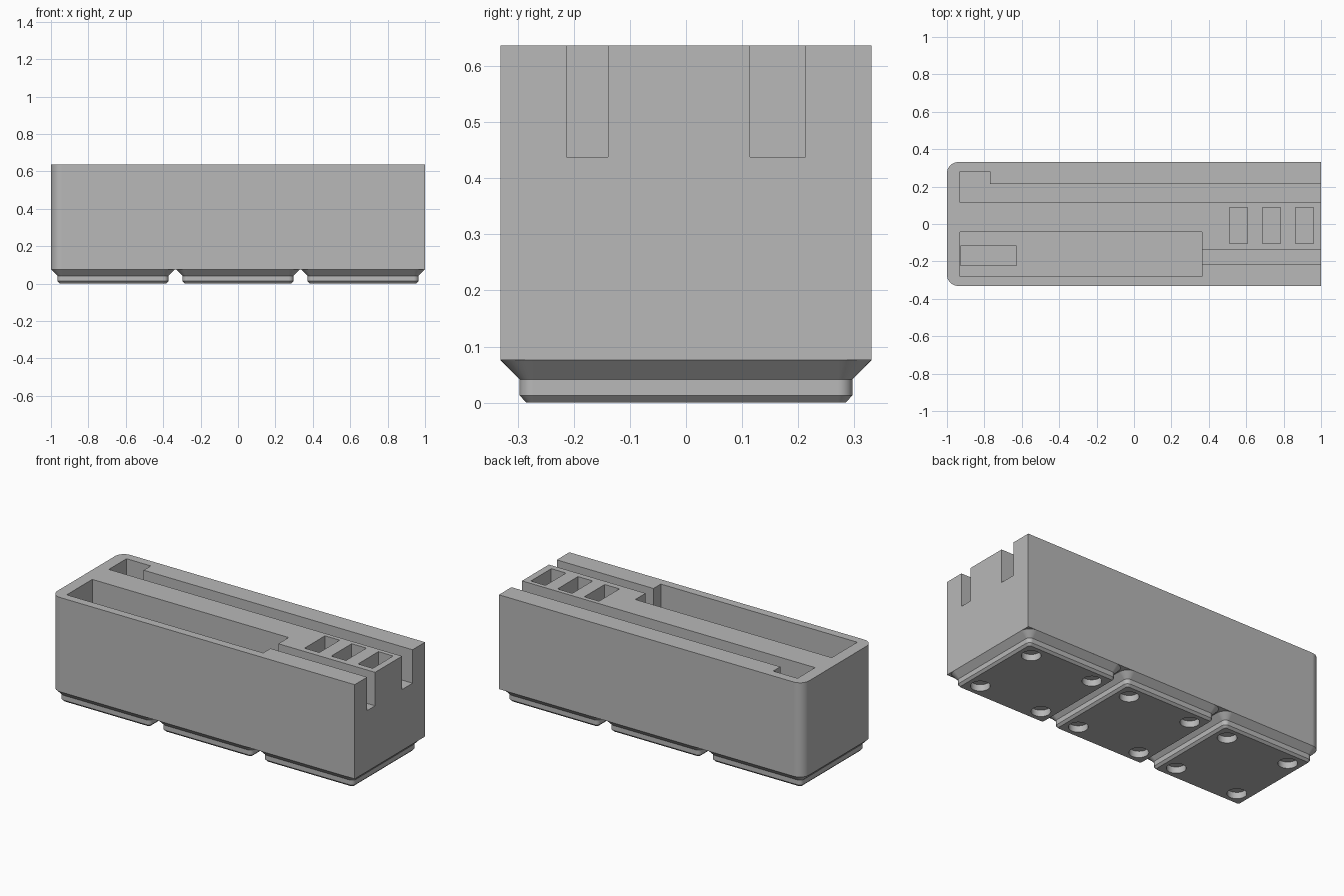
import bpy, bmesh, math
from mathutils import Vector

cube = bpy.data.objects.get("Cube")
if cube:
    bpy.data.objects.remove(cube, do_unlink=True)

grey = bpy.data.materials.new("light grey")
grey.use_nodes = True
colour = (0.48, 0.48, 0.48, 1)
grey.diffuse_color = colour
grey.node_tree.nodes["Principled BSDF"].inputs["Base Color"].default_value = colour

HALF_Y = 0.331
TOP, BASE = 0.637, 0.076
PITCH = 0.669
SLOT_FLOOR, POCKET_FLOOR, JAW_FLOOR, BIT_FLOOR = 0.438, 0.34, 0.15, 0.38


def loft(name, rings):
    """Closed solid through equal-length rings of (outline, z), bottom to top."""
    bm = bmesh.new()
    loops = [[bm.verts.new((x, y, z)) for x, y in outline] for outline, z in rings]
    bm.faces.new(list(reversed(loops[0])))
    bm.faces.new(loops[-1])
    n = len(loops[0])
    for low, high in zip(loops, loops[1:]):
        for i in range(n):
            j = (i + 1) % n
            bm.faces.new((low[i], low[j], high[j], high[i]))
    bmesh.ops.recalc_face_normals(bm, faces=bm.faces)
    mesh = bpy.data.meshes.new(name)
    bm.to_mesh(mesh)
    bm.free()
    mesh.materials.append(grey)
    obj = bpy.data.objects.new(name, mesh)
    bpy.context.collection.objects.link(obj)
    return obj


def rect(x0, x1, y0, y1):
    return [(x0, y0), (x1, y0), (x1, y1), (x0, y1)]


def rounded(x0, x1, y0, y1, radii, steps=8):
    """Rectangle outline with one radius per corner, counter-clockwise from x0, y0."""
    points = []
    signs = [(1, 1), (-1, 1), (-1, -1), (1, -1)]
    for k, ((cx, cy), (sx, sy), r) in enumerate(zip(rect(x0, x1, y0, y1), signs, radii)):
        if r == 0:
            points.append((cx, cy))
            continue
        centre = Vector((cx + sx * r, cy + sy * r))
        for s in range(steps + 1):
            a = math.pi + (k + s / steps) * math.pi / 2
            points.append((centre.x + r * math.cos(a), centre.y + r * math.sin(a)))
    return points


def circle(x, y, r, n=32):
    return [(x + r * math.cos(2 * math.pi * i / n), y + r * math.sin(2 * math.pi * i / n))
            for i in range(n)]


def activate(obj):
    bpy.ops.object.select_all(action='DESELECT')
    obj.select_set(True)
    bpy.context.view_layer.objects.active = obj


def cut(obj, outline, low, high):
    cutter = loft("cutter", [(outline, low), (outline, high)])
    cutter.hide_render = True
    mod = obj.modifiers.new("cut", 'BOOLEAN')
    mod.operation = 'DIFFERENCE'
    mod.solver = 'EXACT'
    mod.object = cutter
    activate(obj)
    bpy.ops.object.modifier_apply(modifier=mod.name)
    bpy.data.objects.remove(cutter, do_unlink=True)


def finish(obj):
    activate(obj)
    bpy.ops.object.shade_smooth_by_angle(angle=math.radians(30))
    mod = obj.modifiers.new("even normals", 'WEIGHTED_NORMAL')
    mod.keep_sharp = True


# Body, rounded on the right-hand end only
outline = rounded(-1, 1, -HALF_Y, HALF_Y, (0.06, 0, 0, 0.06))
body = loft("body", [(outline, BASE), (outline, TOP)])
above = TOP + 0.1

# Rear slot with its wider end, open at the left
rear_slot = [(-0.93, 0.114), (1.1, 0.114), (1.1, 0.213),
             (-0.77, 0.213), (-0.77, 0.28), (-0.93, 0.28)]
cut(body, rear_slot, SLOT_FLOOR, above)

# Front pocket, the deeper recess in it, and the narrow slot out of it
cut(body, rect(-0.93, 0.363, -0.282, -0.042), POCKET_FLOOR, above)
cut(body, rect(-0.928, -0.627, -0.222, -0.117), JAW_FLOOR, POCKET_FLOOR + 0.05)
cut(body, rect(0.3, 1.1, -0.213, -0.139), SLOT_FLOOR, above)

# Row of three small pockets
for i in range(3):
    x = 0.511 + 0.176 * i
    cut(body, rect(x, x + 0.097, -0.104, 0.088), BIT_FLOOR, above)
finish(body)

# Stepped feet with four round recesses each; the last ring sits inside the body
levels = [(0.284, 0.013, 0), (0.2965, 0.0255, 0.0127), (0.2965, 0.0255, 0.0414),
          (HALF_Y, 0.06, BASE), (0.28, 0.02, BASE + 0.02)]
for label, side in (("right", -1), ("middle", 0), ("left", 1)):
    cx = side * PITCH
    foot = loft(label + "_foot", [(rounded(cx - h, cx + h, -h, h, [r] * 4), z)
                                  for h, r, z in levels])
    for sx in (-1, 1):
        for sy in (-1, 1):
            cut(foot, circle(cx + sx * 0.207, sy * 0.207, 0.052), -0.05, 0.038)
    finish(foot)
